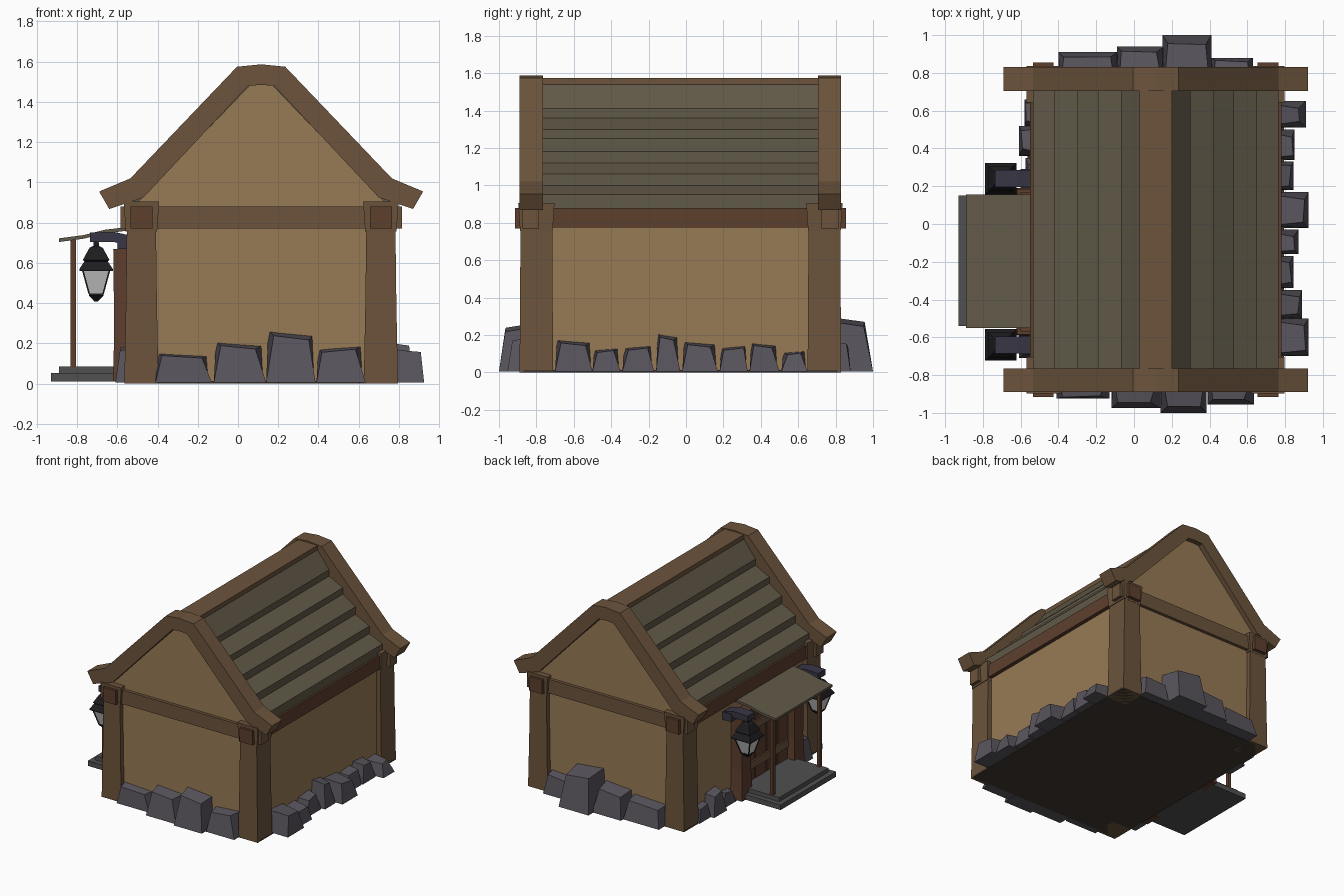
import bpy, bmesh, random
from mathutils import Vector

if "Cube" in bpy.data.objects:
    bpy.data.objects.remove(bpy.data.objects["Cube"])
random.seed(4)
CX, CY, DY = 0.115, -0.03, -0.2      # house centre x / y, door centre y


def material(name, r, g, b):
    m = bpy.data.materials.new(name)
    m.diffuse_color = (r, g, b, 1)
    m.use_nodes = True
    m.node_tree.nodes["Principled BSDF"].inputs["Base Color"].default_value = m.diffuse_color
    return m


WOOD = material("timber", .15, .088, .045)
RED = material("red_timber", .11, .05, .027)
WALL = material("plaster", .31, .195, .09)
ROOF = material("shingle", .12, .10, .065)
STONE = material("stone", .10, .09, .11)
SLAB = material("slab", .08, .08, .08)
IRON = material("iron", .012, .012, .014)
BRACKET = material("bracket_iron", .04, .037, .06)
GLASS = material("glass", .6, .6, .6)
DARK = material("floor", .05, .04, .03)


def loft(name, rings, mat):
    """Closed solid through rings of equal point count, capped at both ends."""
    bm = bmesh.new()
    rows = [[bm.verts.new(p) for p in ring] for ring in rings]
    n = len(rows[0])
    for a, b in zip(rows, rows[1:]):
        for i in range(n):
            bm.faces.new((a[i], a[(i + 1) % n], b[(i + 1) % n], b[i]))
    bm.faces.new(rows[0])
    bm.faces.new(rows[-1])
    bmesh.ops.recalc_face_normals(bm, faces=bm.faces)
    me = bpy.data.meshes.new(name)
    bm.to_mesh(me)
    bm.free()
    me.materials.append(mat)
    ob = bpy.data.objects.new(name, me)
    bpy.context.collection.objects.link(ob)
    return ob


def square(cx, cy, z, hx, hy=None):
    hy = hx if hy is None else hy
    return [(cx - hx, cy - hy, z), (cx + hx, cy - hy, z), (cx + hx, cy + hy, z), (cx - hx, cy + hy, z)]


def box(name, x0, x1, y0, y1, z0, z1, mat):
    r = ((x0 + x1) / 2, (y0 + y1) / 2)
    h = ((x1 - x0) / 2, (y1 - y0) / 2)
    return loft(name, [square(*r, z0, *h), square(*r, z1, *h)], mat)


def prism(name, profile, y0, y1, mat):
    return loft(name, [[(x, y, z) for x, z in profile] for y in (y0, y1)], mat)


def flip(points):
    """Mirror an x-z half profile across the ridge line."""
    return [(2 * CX - x, z) for x, z in reversed(points)]


# plastered body with gables, and floor
half = [(.75, .01), (.75, .88), (.17, 1.485)]
prism("house_walls", half + flip(half), -.85, .79, WALL)
box("floor", -.565, .795, -.87, .81, 0, .014, DARK)

# stepped roof planks
steps = [(.2, 1.54), (.30, 1.41), (.30, 1.36), (.42, 1.30), (.42, 1.25), (.53, 1.18),
         (.53, 1.12), (.65, 1.06), (.65, 1.0), (.765, .95), (.765, .875)]
under = [(.72, .875), (.16, 1.46)]
prism("roof_planks", steps + under + flip(steps + under), -.77, .71, ROOF)
prism("ridge_beam", [(.03, 1.50), (.03, 1.575), (.2, 1.575), (.2, 1.50)], -.78, .72, WOOD)

# bent gable frames
outer = [(.115, 1.587), (.235, 1.575), (.765, 1.02), (.92, .955)]
inner = [(.87, .868), (.70, .925), (.18, 1.48), (.115, 1.485)]
right = outer + inner
left = [(2 * CX - x, z) for x, z in right]
frame = outer + inner + left[-2:3:-1] + left[3:0:-1]
for tag, y0, y1 in (("front", -.89, -.765), ("back", .705, .83)):
    prism(tag + "_gable_frame", frame, y0, y1, WOOD)

# corner posts, caps, pegs and cross beams
for sy, ty in ((-1, "front"), (1, "back")):
    py = CY + sy * .77
    for sx, tx in ((-1, "left"), (1, "right")):
        px = CX + sx * .595
        tag = ty + "_" + tx
        loft(tag + "_post", [square(px, py, 0, .085, .09), square(px, py, .4, .077, .087),
                             square(px, py, .8, .072, .085)], WOOD)
        loft(tag + "_post_cap", [square(px, py, .755, .078, .087), square(px, py, .905, .088, .097)], WOOD)
        gy = CY + sy * .865
        box(tag + "_peg", px - .055, px + .055, gy - .02, gy + .02, .77, .88, RED)
    by = CY + sy * .80
    box(ty + "_beam", -.585, .815, by - .045, by + .045, .77, .88, WOOD)
for tx, x0, x1 in (("left", -.55, -.46), ("right", .69, .78)):
    box(tx + "_eave_beam", x0, x1, -.75, .69, .775, .88, RED)


# foundation stones: a = along-wall range, b = inner and outer depth
def stone(name, a0, a1, b0, b1, h, along_x):
    j = lambda s: random.uniform(0, s)
    w, d = a1 - a0, b1 - b0
    k = .08 * random.choice((-1, 1))
    base = [(a0, b0, .005), (a1, b0, .005), (a1, b1, .005), (a0, b1, .005)]
    i0, i1 = .02 + j(.14) * w, .02 + j(.14) * w
    top = [(a0 + .01, b0, h * (1 - max(k, 0))), (a1 - .01, b0, h * (1 + min(k, 0))),
           (a1 - i1, b1 - d * (.05 + j(.15)), h * (.9 + min(k, 0))),
           (a0 + i0, b1 - d * (.05 + j(.15)), h * (.9 - max(k, 0)))]
    rings = [base, top]
    if not along_x:
        rings = [[(q, p, z) for p, q, z in r] for r in rings]
    loft(name, rings, STONE)


for i, (a, b, y, h) in enumerate([(-.41, -.13, -.925, .155), (-.12, .14, -.975, .21),
                                  (.14, .385, -1, .265), (.39, .635, -.955, .19)]):
    stone(f"front_stone_{i}", a, b, -.80, y, h, True)
for i, (a, b, y, h) in enumerate([(-.40, -.09, .91, .17), (-.09, .16, .94, .21),
                                  (.15, .41, 1, .30), (.41, .63, .88, .17)]):
    stone(f"back_stone_{i}", a, b, .74, y, h, True)
for i, (a, b, x, h) in enumerate([(-.70, -.50, .925, .175), (-.50, -.35, .89, .13), (-.34, -.17, .845, .145),
                                  (-.16, -.03, .87, .21), (-.02, .17, .925, .165), (.18, .33, .845, .145),
                                  (.34, .50, .85, .16), (.51, .65, .91, .115)]):
    stone(f"right_stone_{i}", a, b, .70, x, h, False)
for i, (a, b, x, h) in enumerate([(-.71, -.59, -.61, .2), (.2, .35, -.575, .12),
                                  (.36, .52, -.61, .19), (.52, .66, -.58, .13)]):
    stone(f"left_stone_{i}", a, b, -.47, x, h, False)

# porch steps and canopy
box("lower_step", -.93, -.5, -.54, .15, .012, .052, SLAB)
box("upper_step", -.89, -.5, -.50, .11, .052, .085, SLAB)
canopy = [(-.89, .722), (-.77, .738), (-.66, .765), (-.52, .782)]
prism("porch_canopy", canopy + [(x, z - .018) for x, z in reversed(canopy)], -.55, .155, ROOF)

# door with planks, bars and knob
box("door", -.55, -.5, DY - .28, DY + .28, .08, .64, RED)
for i in range(4):
    y = DY - .21 + i * .14
    box(f"door_plank_{i}", -.56, -.545, y - .063, y + .063, .085, .625, RED)
for i, z in enumerate((.18, .48)):
    box(f"door_bar_{i}", -.572, -.55, DY - .26, DY + .26, z, z + .06, WOOD)
box("door_knob", -.585, -.555, DY + .19, DY + .215, .33, .365, IRON)
box("door_lintel", -.60, -.5, DY - .37, DY + .37, .61, .68, RED)

# paired parts either side of the door
for s, tag in ((-1, "front"), (1, "back")):
    y = DY + s * .325
    loft(tag + "_door_post", [square(-.56, y, .01, .062, .065), square(-.56, y, .25, .055),
                              square(-.56, y, .67, .06)], RED)
    y = DY + s * .29
    box(tag + "_porch_pole", -.832, -.806, y - .013, y + .013, .08, .725, RED)
    # lantern hung from an iron bracket
    lx, y = -.705, DY + s * .44
    box(tag + "_bracket_plate", -.60, -.5, y - .05, y + .05, .67, .73, BRACKET)
    prism(tag + "_bracket_arm", [(-.735, .705), (-.735, .75), (-.62, .755), (-.53, .735), (-.53, .68), (-.62, .705)],
          y - .045, y + .045, BRACKET)
    tiers = [(.72, .012), (.685, .014), (.675, .033), (.615, .066), (.608, .058), (.57, .083), (.56, .083), (.56, .06)]
    loft(tag + "_lantern_roof", [square(lx, y, z, h) for z, h in tiers], IRON)
    loft(tag + "_lantern_glass", [square(lx, y, .562, .066), square(lx, y, .445, .034)], GLASS)
    loft(tag + "_lantern_base", [square(lx, y, .447, .036), square(lx, y, .437, .036),
                                 square(lx, y, .408, .008)], IRON)
    for i in range(4):
        u, v = (1, 1, -1, -1)[i], (1, -1, -1, 1)[i]
        loft(f"{tag}_lantern_bar_{i}", [square(lx + u * .066, y + v * .066, .562, .004),
                                        square(lx + u * .034, y + v * .034, .445, .004)], IRON)
